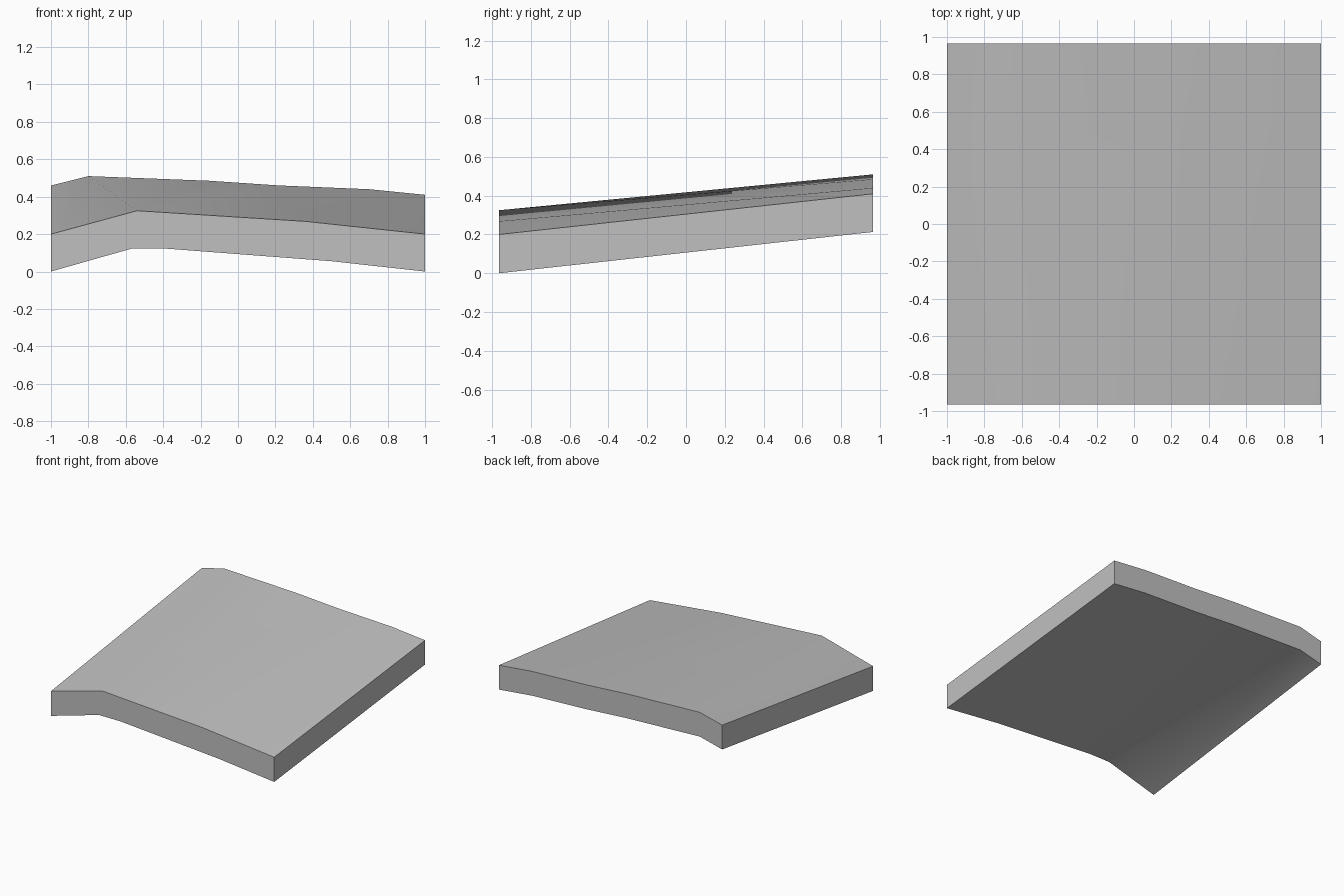
import bpy
import bmesh
import math

cube = bpy.data.objects.get("Cube")
if cube:
    bpy.data.objects.remove(cube, do_unlink=True)

HALF_DEPTH = 0.965

# Edge profiles as (x, z), running from -x to +x
front_top = [(-1, 0.2), (-0.54, 0.325), (0.36, 0.268), (1, 0.2)]
front_bottom = [(-1, 0), (-0.57, 0.122), (-0.38, 0.122), (0.5, 0.055), (1, 0)]
back_top = [(-1, 0.46), (-0.8, 0.51), (-0.15, 0.485), (0.22, 0.46), (0.7, 0.44), (1, 0.41)]
back_bottom = [(x, z - 0.197) for x, z in back_top]

# Creases joining front points to back points, in order across the slab
top_creases = [(0, 0), (0, 1), (1, 1), (1, 2), (1, 3), (2, 3), (2, 4), (3, 4), (3, 5)]
bottom_creases = [(0, 0), (0, 1), (1, 1), (2, 1), (2, 2), (2, 3), (3, 3), (3, 4), (4, 4), (4, 5)]

bm = bmesh.new()


def edge_points(profile, y):
    return [bm.verts.new((x, y, z)) for x, z in profile]


def ruled_surface(front, back, creases):
    """Triangles between consecutive creases."""
    for (f0, b0), (f1, b1) in zip(creases, creases[1:]):
        third = front[f1] if f1 != f0 else back[b1]
        bm.faces.new((front[f0], third, back[b0]))


ft, fb = edge_points(front_top, -HALF_DEPTH), edge_points(front_bottom, -HALF_DEPTH)
bt, bb = edge_points(back_top, HALF_DEPTH), edge_points(back_bottom, HALF_DEPTH)

# Top and underside, then the four rim walls
ruled_surface(ft, bt, top_creases)
ruled_surface(fb, bb, bottom_creases)
bm.faces.new(fb + ft[::-1])
bm.faces.new(bt + bb[::-1])
for end in (0, -1):
    bm.faces.new((ft[end], bt[end], bb[end], fb[end]))
bmesh.ops.recalc_face_normals(bm, faces=bm.faces)

mesh = bpy.data.meshes.new("sloped_slab")
bm.to_mesh(mesh)
bm.free()
slab = bpy.data.objects.new("sloped_slab", mesh)
bpy.context.collection.objects.link(slab)

# Plain grey finish
grey = bpy.data.materials.new("light_grey")
grey.use_nodes = True
colour = (0.53, 0.53, 0.53, 1)
grey.diffuse_color = colour
grey.node_tree.nodes["Principled BSDF"].inputs["Base Color"].default_value = colour
mesh.materials.append(grey)

# Smooth the gentle creases, keep the rim sharp
bpy.ops.object.select_all(action="DESELECT")
slab.select_set(True)
bpy.context.view_layer.objects.active = slab
bpy.ops.object.shade_smooth_by_angle(angle=math.radians(40))
